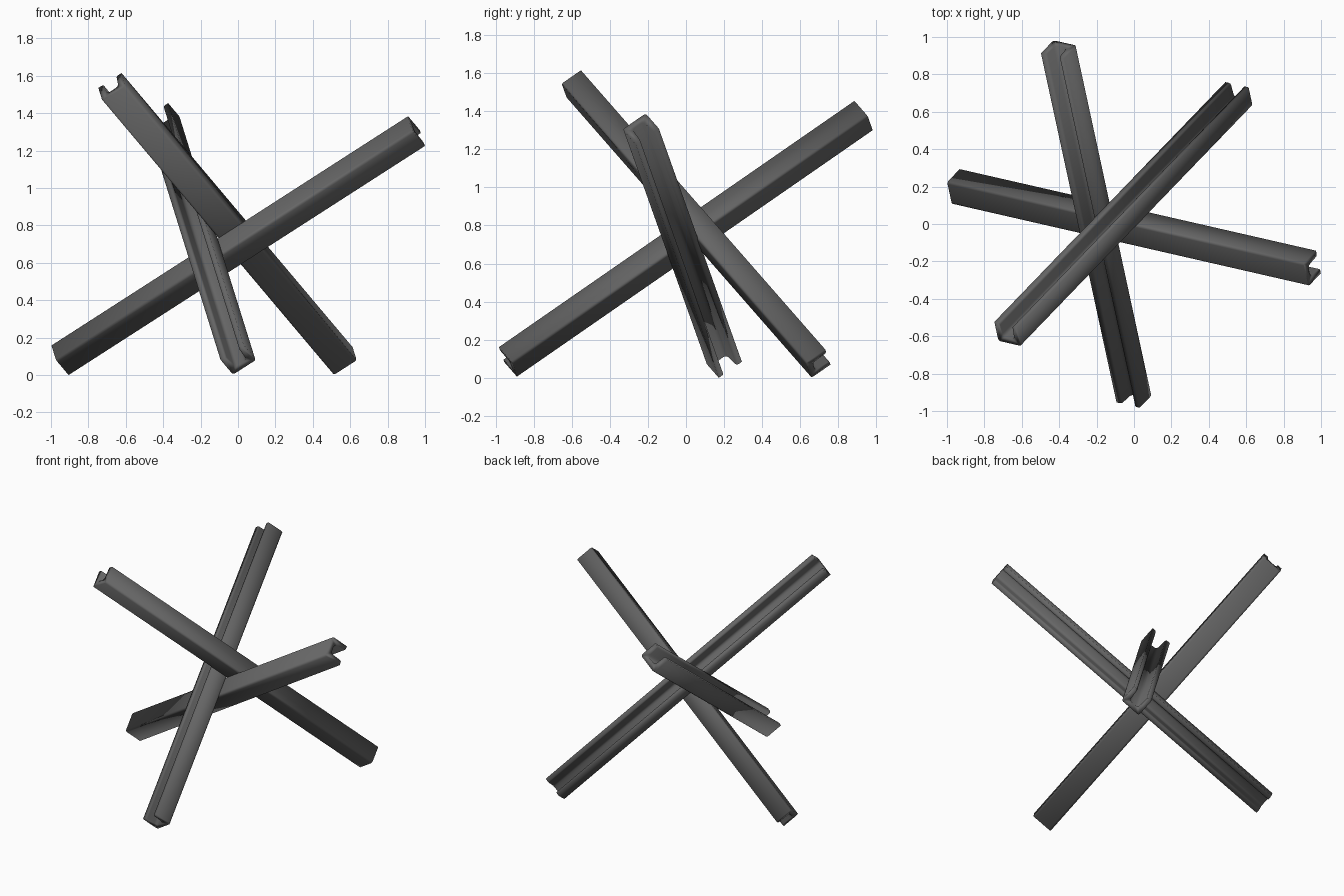
import bpy
import math
from mathutils import Vector, Matrix

if "Cube" in bpy.data.objects:
    bpy.data.objects.remove(bpy.data.objects["Cube"])

LENGTH, WIDTH, DEPTH = 2.306, 0.15, 0.125

steel = bpy.data.materials.new("dark_steel")
steel.diffuse_color = (0.13, 0.13, 0.13, 1)
steel.use_nodes = True
steel.node_tree.nodes["Principled BSDF"].inputs["Base Color"].default_value = steel.diffuse_color

# three mutually perpendicular beam directions
a = Vector((0.826, -0.189, 0.531)).normalized()
c = Vector((-0.173, 0.809, 0.562))
c = (c - a * c.dot(a)).normalized()
b = a.cross(c)


def arc(cx, cy, r, start, end, n=3):
    """Points of a rounded corner, angles in degrees."""
    return [(cx + r * math.cos(math.radians(start + (end - start) * i / n)),
             cy + r * math.sin(math.radians(start + (end - start) * i / n)))
            for i in range(n + 1)]


# channel section, half: open towards +y, tapered flange with rounded inner tip and root
h, d, r = WIDTH / 2, DEPTH / 2, 0.014
half = [(h - r + x, -d + r + y) for x, y in arc(0, 0, r, -90, 0)]
half += [(h, d)]
half += arc(h - 0.022, d - 0.012, 0.012, 90, 180)
half += arc(h - 0.058, -d + 0.055, 0.02, 0, -90)
profile = half + [(-x, y) for x, y in reversed(half)]


def channel_beam(name, centre, axis, opening):
    """Extrude the channel section along an axis, open side facing 'opening'."""
    side = opening.cross(axis)
    n = len(profile)
    verts = [(x, y, z) for z in (-LENGTH / 2, LENGTH / 2) for x, y in profile]
    faces = [(i, (i + 1) % n, n + (i + 1) % n, n + i) for i in range(n)]
    faces += [tuple(reversed(range(n))), tuple(range(n, 2 * n))]
    mesh = bpy.data.meshes.new(name)
    mesh.from_pydata(verts, [], faces)
    mesh.materials.append(steel)
    mesh.shade_smooth()
    obj = bpy.data.objects.new(name, mesh)
    bpy.context.collection.objects.link(obj)
    frame = Matrix((side, opening, axis)).transposed().to_4x4()
    obj.matrix_world = Matrix.Translation(centre) @ frame


channel_beam("beam_across", (0, -0.02, 0.694), a, -b)
channel_beam("beam_front_to_back", (-0.2, 0, 0.728), c, b)
channel_beam("beam_diagonal", (-0.056, 0.053, 0.807), b, c)
